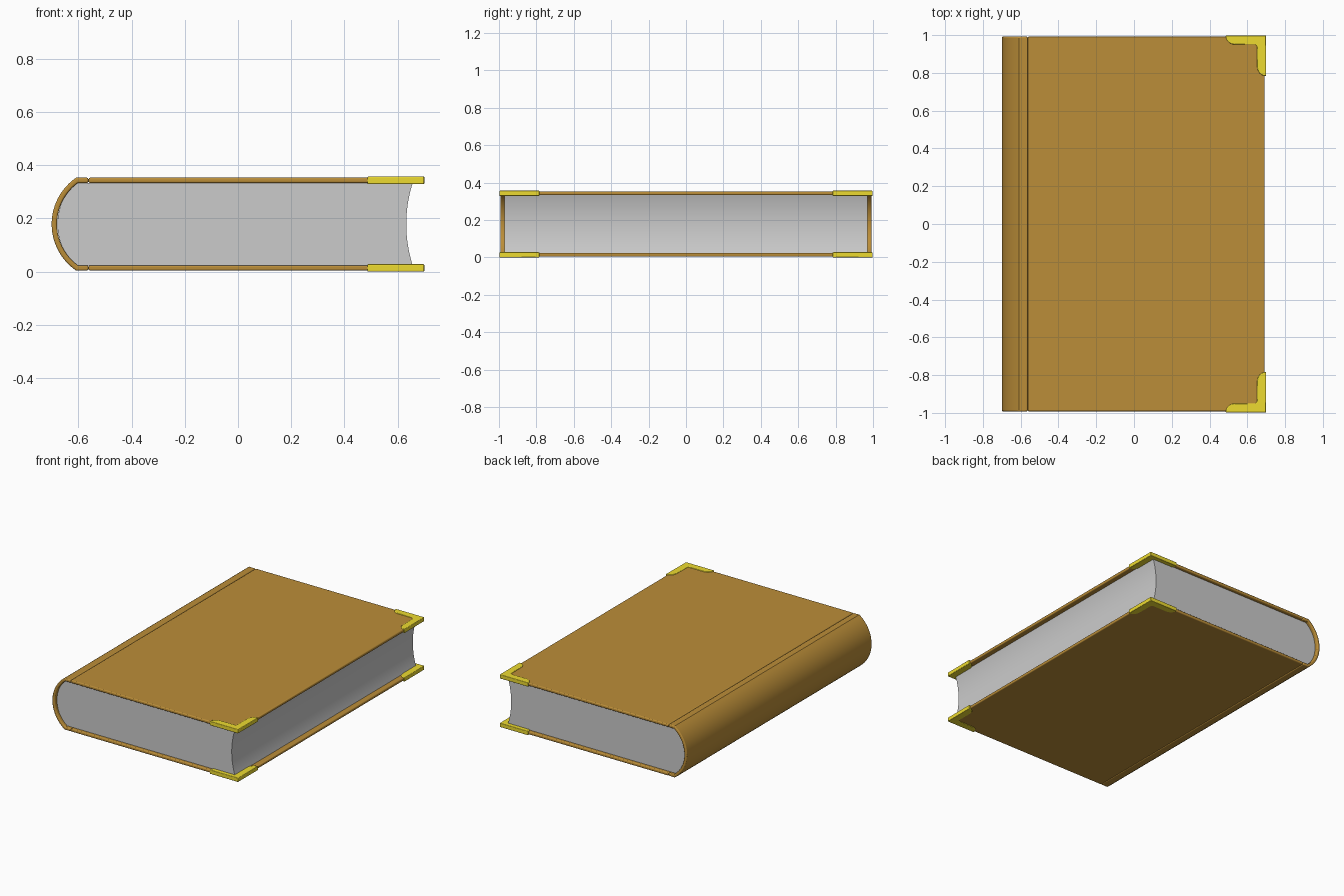
import bpy, bmesh, math

if "Cube" in bpy.data.objects:
    bpy.data.objects.remove(bpy.data.objects["Cube"])

H = 0.357          # total height
MID = H / 2
T = 0.02           # cover thickness
LOW = 0.004        # underside of the lower board


def material(name, color):
    m = bpy.data.materials.new(name)
    m.diffuse_color = (*color, 1)
    m.use_nodes = True
    m.node_tree.nodes["Principled BSDF"].inputs["Base Color"].default_value = m.diffuse_color
    return m


leather = material("leather", (0.5, 0.27, 0.04))
brass = material("brass", (0.85, 0.71, 0.03))


def prism(name, outline, lo, hi, axis, mat=None, bevel=0):
    """Extrude a 2D outline along y (outline is x,z) or z (outline is x,y)."""
    bm = bmesh.new()
    pts = [(a, lo, b) if axis == "y" else (a, b, lo) for a, b in outline]
    face = bm.faces.new([bm.verts.new(p) for p in pts])
    new = bmesh.ops.extrude_face_region(bm, geom=[face])["geom"]
    step = (0, hi - lo, 0) if axis == "y" else (0, 0, hi - lo)
    bmesh.ops.translate(bm, vec=step, verts=[g for g in new if isinstance(g, bmesh.types.BMVert)])
    bmesh.ops.recalc_face_normals(bm, faces=bm.faces)
    mesh = bpy.data.meshes.new(name)
    bm.to_mesh(mesh)
    bm.free()
    ob = bpy.data.objects.new(name, mesh)
    bpy.context.collection.objects.link(ob)
    if mat:
        mesh.materials.append(mat)
    if bevel:
        b = ob.modifiers.new("soft_edges", "BEVEL")
        b.width, b.segments, b.limit_method = bevel, 3, "ANGLE"
        b.angle_limit = math.radians(40)
    bpy.ops.object.select_all(action="DESELECT")
    ob.select_set(True)
    bpy.context.view_layer.objects.active = ob
    bpy.ops.object.shade_smooth_by_angle(angle=math.radians(35))
    return ob


def bow(x_edge, x_mid, half, n=24):
    """Circular arc from top to bottom, bulging from x_edge to x_mid."""
    s = x_edge - x_mid
    r = (half * half + s * s) / (2 * s)
    a = math.asin(half / r)
    return [(x_mid + r - r * math.cos(t), MID + r * math.sin(t))
            for t in (a - 2 * a * i / n for i in range(n + 1))]


# Page block: rounded at the spine, hollow at the fore edge
half = MID - LOW - T
pages = bow(-0.612, -0.678, half) + bow(0.656, 0.632, half)[::-1]
prism("pages", pages, -0.97, 0.97, "y")

# Spine: curved shell with short flaps reaching the hinge
outer = [(-0.562, H - LOW)] + bow(-0.608, -0.7, MID - LOW) + [(-0.562, LOW)]
inner = [(-0.562, H - LOW - T)] + bow(-0.602, -0.68, half) + [(-0.562, LOW + T)]
prism("spine", outer + inner[::-1], -0.992, 0.992, "y", leather, 0.006)

# Cover boards and corner guards
board = [(-0.561, -0.992), (0.692, -0.992), (0.692, 0.992), (-0.561, 0.992)]
end = [(0.05 * math.sin(t), 0.048 * math.cos(t)) for t in (math.pi / 2 * i / 6 for i in range(7))]
arm = [(0.485 + 0.05 - a, 0.95 + 0.048 - b) for a, b in end]
arm = [(0.485 + 0.05 * (1 - math.cos(i * math.pi / 12)), 0.998 - 0.048 * math.sin(i * math.pi / 12))
       for i in range(7)]
side = [(y - 0.298, x + 0.298) for x, y in reversed(arm)]
guard = [(0.699, 0.998)] + arm + [(0.642, 0.95), (0.651, 0.942)] + side
for level, z in (("lower", LOW), ("upper", H - LOW - T)):
    prism(level + "_board", board, z, z + T, "z", leather, 0.006)
    for place, s in (("front", -1), ("back", 1)):
        prism(f"{level}_{place}_corner_guard", [(x, s * y) for x, y in guard],
              z - 0.004, z + T + 0.004, "z", brass, 0.004)
